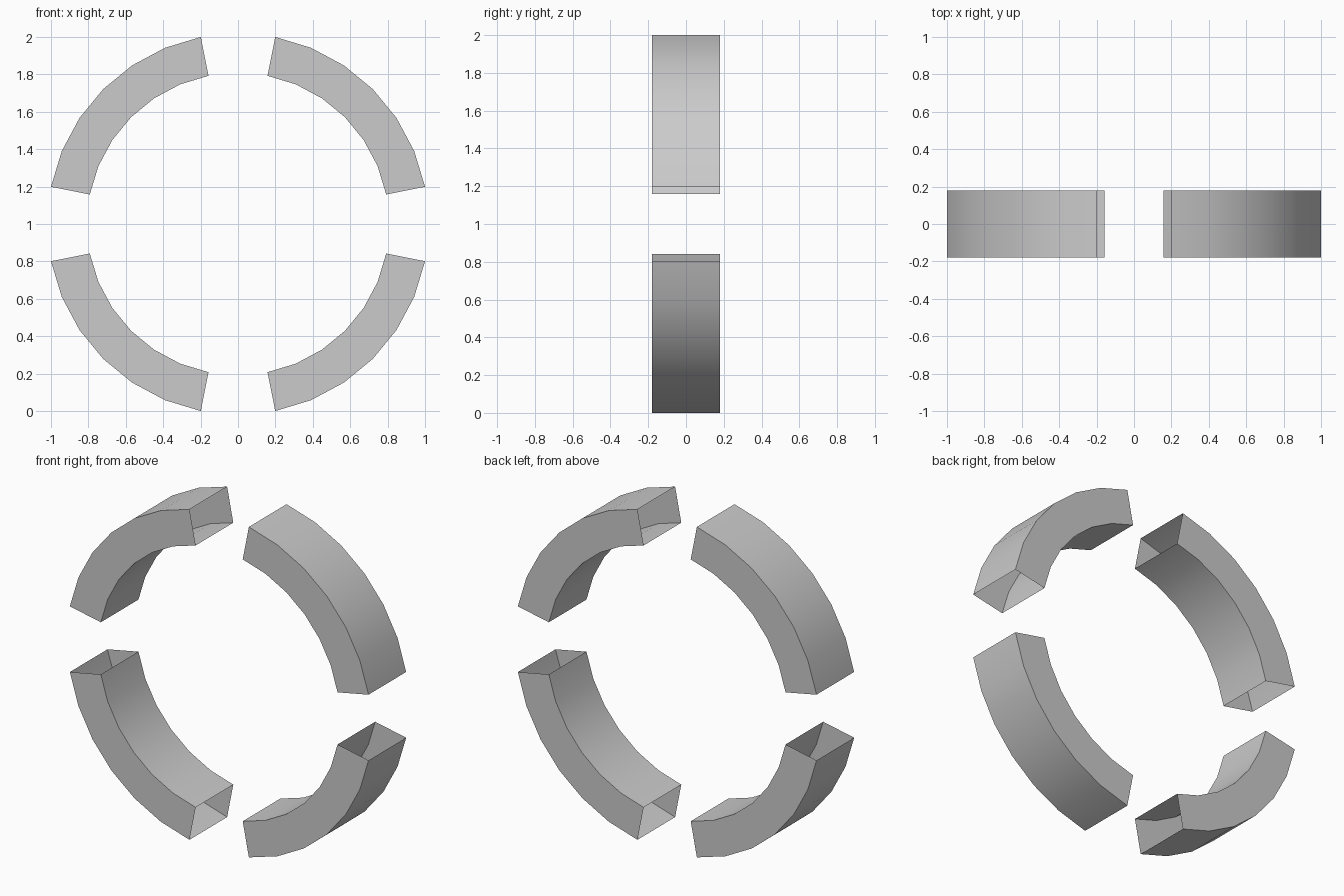
import bpy, bmesh
from math import sin, cos, radians

if "Cube" in bpy.data.objects:
    bpy.data.objects.remove(bpy.data.objects["Cube"])

STEP = 11.25                          # 32-sided circle
R_OUT = 1 / cos(radians(STEP))        # ends of the arcs reach 1 unit from centre
R_IN = 0.808
HALF_DEPTH = 0.18
CENTRE_Z = 1.0


def ring_segment(name, start):
    """Curved rectangular tube of six steps, open at both ends."""
    bm = bmesh.new()
    loops = []
    for i in range(7):
        a = radians(start + STEP * (i + 1))
        section = [(R_IN, -HALF_DEPTH), (R_OUT, -HALF_DEPTH),
                   (R_OUT, HALF_DEPTH), (R_IN, HALF_DEPTH)]
        loops.append([bm.verts.new((r * cos(a), y, CENTRE_Z + r * sin(a)))
                      for r, y in section])
    for a, b in zip(loops, loops[1:]):
        for k in range(4):
            n = (k + 1) % 4
            bm.faces.new((a[k], a[n], b[n], b[k]))
    # outward normals
    bm.normal_update()
    outer = bm.faces[:][1]
    mid = outer.calc_center_median()
    if outer.normal.x * mid.x + outer.normal.z * (mid.z - CENTRE_Z) < 0:
        bmesh.ops.reverse_faces(bm, faces=bm.faces[:])
    mesh = bpy.data.meshes.new(name)
    bm.to_mesh(mesh)
    bm.free()
    obj = bpy.data.objects.new(name, mesh)
    bpy.context.collection.objects.link(obj)
    # smooth along the curve, sharp box edges
    bpy.ops.object.select_all(action='DESELECT')
    obj.select_set(True)
    bpy.context.view_layer.objects.active = obj
    bpy.ops.object.shade_smooth_by_angle(angle=radians(30))


# Four quarter segments with gaps on the axes
for q, label in enumerate(("upper_right", "upper_left", "lower_left", "lower_right")):
    ring_segment("ring_segment_" + label, 90 * q)
